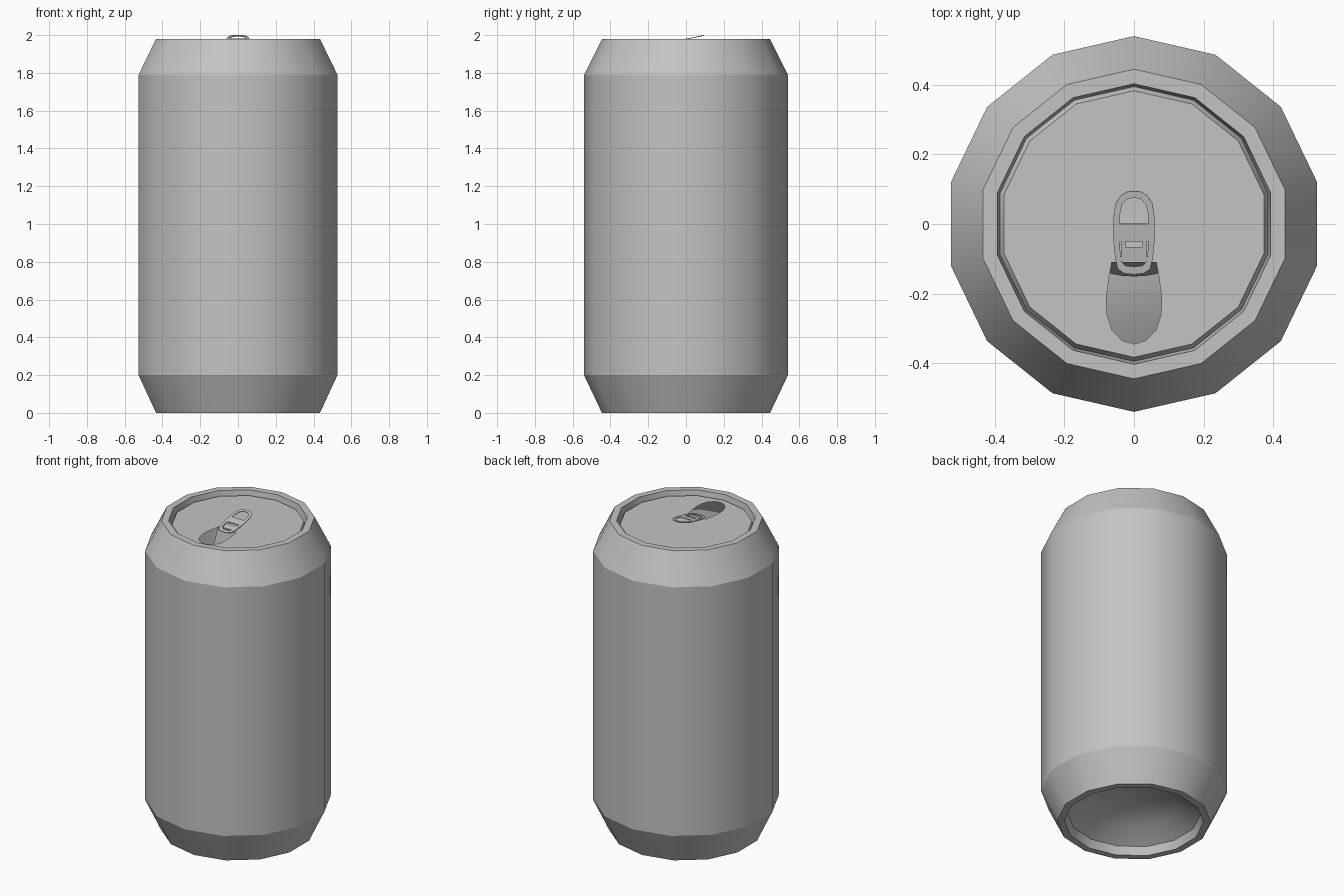
import bpy, bmesh
from math import sin, cos, pi, radians
from mathutils import Vector

if "Cube" in bpy.data.objects:
    bpy.data.objects.remove(bpy.data.objects["Cube"])

SIDES = 14
LID_Z = 1.953
LID_R = 0.383

metal = bpy.data.materials.new("brushed_grey_metal")
metal.use_nodes = True
GREY = (0.55, 0.55, 0.55, 1)
metal.diffuse_color = GREY
metal.node_tree.nodes["Principled BSDF"].inputs["Base Color"].default_value = GREY


def finish(bm, name):
    mesh = bpy.data.meshes.new(name)
    bm.to_mesh(mesh)
    bm.free()
    mesh.materials.append(metal)
    obj = bpy.data.objects.new(name, mesh)
    bpy.context.collection.objects.link(obj)
    return obj


def circle(r, z):
    return [Vector((r * cos(pi / 2 + 2 * pi * i / SIDES),
                    r * sin(pi / 2 + 2 * pi * i / SIDES), z)) for i in range(SIDES)]


def lathe(name, profile, smooth_rings=()):
    """Spin a profile listed from the underside outward and up."""
    bm = bmesh.new()
    rings = [[bm.verts.new(p) for p in circle(r, z)] for r, z in profile]
    for a, b in zip(rings, rings[1:]):
        for i in range(SIDES):
            j = (i + 1) % SIDES
            bm.faces.new((a[i], a[j], b[j], b[i])).smooth = True
    for k, ring in enumerate(rings):
        for i in range(SIDES):
            edge = bm.edges.get((ring[i], ring[(i + 1) % SIDES]))
            edge.smooth = k in smooth_rings
    return bm


def mirrored(half):
    """Close an outline given its +x half, from front to back."""
    return half + [(-x, y) for x, y in reversed(half) if x > 0]


def sheet(name, loops, height, thickness=0):
    """Flat sheet: first loop is the outline, the others are holes."""
    bm = bmesh.new()
    edges = []
    for loop in loops:
        vs = [bm.verts.new((p[0], p[1], 0)) for p in loop]
        edges += [bm.edges.new((vs[i - 1], vs[i])) for i in range(len(vs))]
    bmesh.ops.triangle_fill(bm, edges=edges, use_beauty=True, use_dissolve=False,
                            normal=(0, 0, 1))
    for f in bm.faces:
        f.normal_update()
        if f.normal.z < 0:
            f.normal_flip()
    for v in bm.verts:
        v.co.z = height(v.co.y)
    obj = finish(bm, name)
    if thickness:
        mod = obj.modifiers.new("thickness", "SOLIDIFY")
        mod.thickness = thickness
        mod.offset = -1
    return obj


# Can shell: sloped base, straight wall, sloped shoulder, rim and lid groove
shell = [(0.385, 0.05), (0.403, 0), (0.445, 0), (0.54, 0.2), (0.54, 1.79),
         (0.445, 1.98), (0.403, 1.98), (0.395, 1.93), (LID_R, LID_Z)]
finish(lathe("can_shell", shell), "can_shell")

# Domed base, hollow from below
dome = [(0.01, 0.17), (0.14, 0.158), (0.27, 0.118), (0.385, 0.05)]
bm = lathe("base_dome", dome, smooth_rings=(0, 1, 2))
bmesh.ops.holes_fill(bm, edges=[e for e in bm.edges if e.is_boundary
                                and e.verts[0].co.z > 0.165], sides=SIDES)
for f in bm.faces:
    f.smooth = True
finish(bm, "base_dome")

# Lid with the drinking hole
mouth = mirrored([(0, -0.345), (0.034, -0.335), (0.063, -0.305), (0.078, -0.26),
                  (0.079, -0.21), (0.072, -0.155), (0.064, -0.11)])
sheet("lid", [circle(LID_R, 0), mouth], lambda y: LID_Z)

# Opened flap hanging under the lid from its hinge
flap = sheet("mouth_flap", [mouth], lambda y: 0)
hinge_y, bend = -0.11, radians(80)
for v in flap.data.vertices:
    reach = hinge_y - v.co.y
    v.co.y = hinge_y - reach * cos(bend)
    v.co.z = LID_Z - reach * sin(bend)

# Pull tab: tilted plate with a finger hole and a rivet slot
def tab_height(y):
    return 1.98 + 0.2 * y + 0.001


outline = mirrored([(0, -0.145), (0.028, -0.142), (0.046, -0.13), (0.054, -0.1),
                    (0.061, -0.03), (0.059, 0.02), (0.053, 0.058), (0.04, 0.08),
                    (0.022, 0.092), (0, 0.095)])
finger_hole = mirrored([(0.042, 0), (0.04, 0.03), (0.034, 0.056), (0.02, 0.071),
                        (0, 0.076)])
rivet_slot = mirrored([(0, -0.123), (0.025, -0.12), (0.037, -0.107), (0.042, -0.05)])
sheet("pull_tab", [outline, finger_hole, rivet_slot], tab_height, 0.004)

# Rivet tongue inside the slot, with two arms joining it to the tab
tongue = mirrored([(0.037, -0.106), (0.037, -0.05), (0.025, -0.05), (0.025, -0.066)])
sheet("rivet_tongue", [tongue], lambda y: tab_height(y) - 0.003, 0.003)
